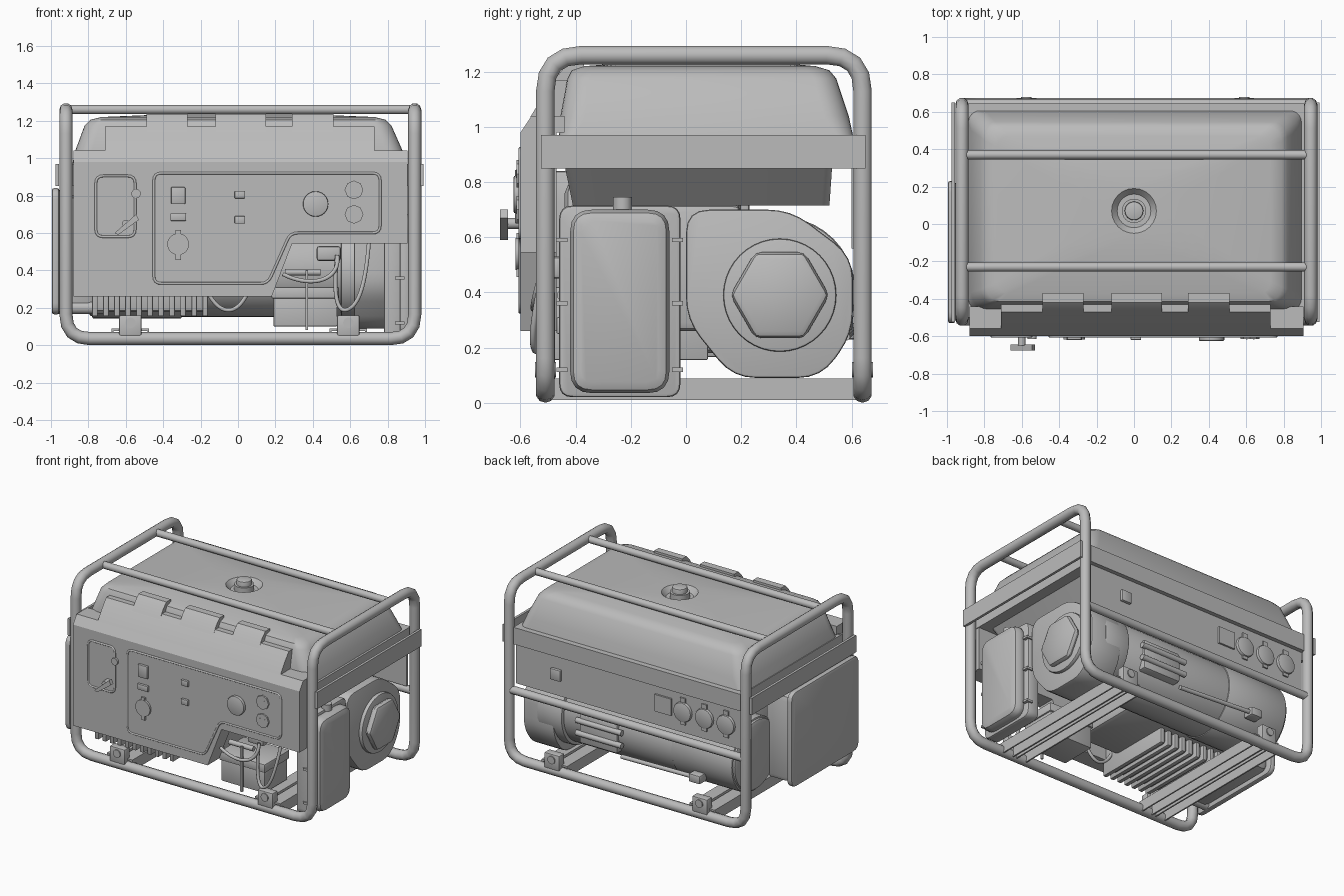
import bpy, bmesh, math
from mathutils import Vector

cube = bpy.data.objects.get("Cube")
if cube:
    bpy.data.objects.remove(cube, do_unlink=True)

grey = bpy.data.materials.new("plain_grey")
grey.use_nodes = True
grey.diffuse_color = (0.5, 0.5, 0.5, 1)
grey.node_tree.nodes["Principled BSDF"].inputs["Base Color"].default_value = (0.5, 0.5, 0.5, 1)


def finish(name, data):
    data.materials.append(grey)
    thing = bpy.data.objects.new(name, data)
    bpy.context.collection.objects.link(thing)


def from_bmesh(name, bm, bevel):
    bmesh.ops.remove_doubles(bm, verts=bm.verts, dist=0.0005)
    bmesh.ops.recalc_face_normals(bm, faces=bm.faces)
    if bevel:
        sharp = [e for e in bm.edges if e.calc_face_angle(0) > 0.6]
        bmesh.ops.bevel(bm, geom=sharp, offset=bevel, segments=2, profile=0.5,
                        affect='EDGES', clamp_overlap=True)
    mesh = bpy.data.meshes.new(name)
    bm.to_mesh(mesh)
    bm.free()
    finish(name, mesh)


def loft(name, rings, bevel=0):
    """Skin a stack of equal point rings and cap both ends."""
    bm = bmesh.new()
    loops = [[bm.verts.new(p) for p in ring] for ring in rings]
    for low, high in zip(loops, loops[1:]):
        for i in range(len(low)):
            bm.faces.new((low[i - 1], low[i], high[i], high[i - 1]))
    bm.faces.new(loops[0])
    bm.faces.new(loops[-1])
    from_bmesh(name, bm, bevel)


def prism(name, outline, axis, start, end, bevel=0):
    """Extrude a flat outline along one axis."""
    def place(p, depth):
        return {'X': (depth, p[0], p[1]), 'Y': (p[0], depth, p[1]), 'Z': (p[0], p[1], depth)}[axis]
    loft(name, [[place(p, d) for p in outline] for d in (start, end)], bevel)


def rectangle(us, vs):
    return [(us[0], vs[0]), (us[1], vs[0]), (us[1], vs[1]), (us[0], vs[1])]


def box(name, xs, ys, zs, bevel=0):
    prism(name, rectangle(xs, ys), 'Z', zs[0], zs[1], bevel)


def disc(name, centre, radius, axis, start, end, sides=24, bevel=0):
    turn = [math.tau * i / sides for i in range(sides)]
    outline = [(centre[0] + radius * math.cos(t), centre[1] + radius * math.sin(t)) for t in turn]
    prism(name, outline, axis, start, end, bevel)


def fillet(points, radius, steps=4):
    """Round the corners of a closed path or outline."""
    points = [Vector(p) for p in points]
    result = []
    for i, corner in enumerate(points):
        a = corner + (points[i - 1] - corner).normalized() * radius
        b = corner + (points[(i + 1) % len(points)] - corner).normalized() * radius
        for s in range(steps + 1):
            t = s / steps
            result.append(a * (1 - t) ** 2 + corner * 2 * t * (1 - t) + b * t * t)
    return result


def tube(name, points, radius, closed=False, kind='POLY'):
    curve = bpy.data.curves.new(name, 'CURVE')
    curve.dimensions = '3D'
    curve.bevel_depth = radius
    curve.bevel_resolution = 3
    curve.use_fill_caps = True
    spline = curve.splines.new(kind)
    spline.points.add(len(points) - 1)
    for target, p in zip(spline.points, points):
        target.co = (*p, 1)
    spline.use_cyclic_u = closed
    spline.use_smooth = True
    if kind == 'NURBS':
        spline.use_endpoint_u = True
    finish(name, curve)


def ring(xs, ys, z, radius):
    """Rounded rectangle, a circle when the radius is half the width."""
    points = []
    corners = [(xs[1], ys[1], -1, -1), (xs[0], ys[1], 1, -1), (xs[0], ys[0], 1, 1), (xs[1], ys[0], -1, 1)]
    for k, (x, y, sx, sy) in enumerate(corners):
        for i in range(7):
            t = (k + i / 6) * math.pi / 2
            points.append((x + radius * (sx + math.cos(t)), y + radius * (sy + math.sin(t)), z))
    return points


def circle_ring(radius, z):
    return ring((-radius, radius), (0.07 - radius, 0.07 + radius), z, radius * 0.999)


# Tubular frame: one closed loop through the rails, posts and top hoops
left, right, front, back, low, high = -0.92, 0.945, -0.51, 0.64, 0.035, 1.26
frame = [(left, front, low), (right, front, low), (right, front, high), (right, back, high),
         (right, back, low), (left, back, low), (left, back, high), (left, front, high)]
tube("frame", fillet(frame, 0.13), 0.035, closed=True)
for y in (-0.23, 0.37):
    tube("top_bar", [(left, y, high), (right, y, high)], 0.025)
tube("back_rail", [(left, back, 0.52), (right, back, 0.52)], 0.028)

# Floor channels and their mounting brackets
for x in (-0.575, 0.59):
    for side in (-0.055, 0.055):
        middle = x + side
        box("floor_channel", (middle - 0.045, middle + 0.045), (front, back), (0.075, 0.088))
        for edge in (middle - 0.045, middle + 0.035):
            box("channel_flange", (edge, edge + 0.01), (front, back), (0.01, 0.08))
    for y in (front, back):
        box("mount_bracket", (x - 0.06, x + 0.06), (y - 0.03, y + 0.03), (0.05, 0.16), 0.008)
        disc("mount_bolt", (x, 0.12), 0.028, 'Y', y - 0.038, y + 0.038, 16)

# Fuel tank
loft("tank", [ring((-0.885, 0.895), (-0.46, 0.605), 0.97, 0.06),
              ring((-0.87, 0.88), (-0.455, 0.59), 1.04, 0.09),
              ring((-0.82, 0.82), (-0.43, 0.545), 1.175, 0.08),
              ring((-0.79, 0.79), (-0.415, 0.52), 1.205, 0.08),
              ring((-0.73, 0.73), (-0.37, 0.47), 1.22, 0.06),
              circle_ring(0.13, 1.245), circle_ring(0.12, 1.245), circle_ring(0.09, 1.21)])
disc("filler_neck", (0, 0.07), 0.065, 'Z', 1.2, 1.25)
disc("fuel_cap", (0, 0.07), 0.05, 'Z', 1.2, 1.285, bevel=0.008)
box("tank_flange", (-0.89, 0.91), (-0.5, 0.645), (0.85, 0.97))
loft("tank_underside", [ring((-0.7, 0.7), (-0.41, 0.52), 0.715, 0.03),
                        ring((-0.84, 0.84), (-0.44, 0.53), 0.86, 0.03)])
for x in (-0.975, 0.975):
    box("end_strip", (x, x + 0.018), (-0.525, 0.65), (0.85, 0.97))

# Front cover with its cut-away corner and sloped upper part
outline = [(-0.88, 0.26), (0.18, 0.26), (0.29, 0.545), (0.905, 0.545), (0.905, 0.98), (-0.88, 0.98)]
prism("front_cover", outline, 'Y', -0.6, -0.47)
prism("cover_shoulder", [(-0.6, 0.98), (-0.56, 1.04), (-0.44, 1.04), (-0.44, 0.98)], 'X', -0.88, 0.905)
slope = [(-0.565, 1.035), (-0.525, 1.1), (-0.47, 1.17), (-0.38, 1.17), (-0.4, 1.035)]
prism("cover_top", slope, 'X', -0.71, 0.73)
tab = [(-0.5, 1.13), (-0.455, 1.2), (-0.42, 1.235), (-0.37, 1.235), (-0.37, 1.13)]
for a, b in ((-0.49, -0.27), (-0.12, 0.15), (0.29, 0.51)):
    prism("cover_tab", tab, 'X', a, b)

# Control panel and valve plate, each with a raised rim
panel = [(-0.45, 0.33), (0.16, 0.33), (0.28, 0.6), (0.76, 0.6), (0.76, 0.92), (-0.45, 0.92)]
for name, edge in (("control_panel", panel), ("valve_plate", rectangle((-0.76, -0.55), (0.58, 0.905)))):
    rounded = fillet(edge, 0.04)
    prism(name, rounded, 'Y', -0.603, -0.59)
    tube(name + "_rim", [(p[0], -0.601, p[1]) for p in rounded], 0.007, closed=True)

# Fittings on the front cover
disc("valve_stem", (-0.6, 0.65), 0.02, 'Y', -0.65, -0.59, 12)
lever = [(-0.66, 0.6), (-0.64, 0.59), (-0.53, 0.67), (-0.545, 0.7)]
prism("valve_lever", lever, 'Y', -0.675, -0.645)
disc("choke_knob", (-0.545, 0.81), 0.025, 'Y', -0.615, -0.59, 16)
for x, z, w, h in ((-0.32, 0.8, 0.038, 0.045), (-0.32, 0.685, 0.042, 0.02),
                   (0.01, 0.805, 0.028, 0.02), (0.01, 0.67, 0.028, 0.02)):
    box("panel_switch", (x - w, x + w), (-0.62, -0.6), (z - h, z + h), 0.004)
disc("twist_socket", (-0.32, 0.54), 0.058, 'Y', -0.618, -0.6)
for z in (0.47, 0.6):
    box("socket_key", (-0.335, -0.305), (-0.615, -0.6), (z - 0.015, z + 0.015))
disc("meter", (0.415, 0.755), 0.068, 'Y', -0.625, -0.6, bevel=0.006)
for z in (0.7, 0.83):
    disc("duplex_socket", (0.62, z), 0.05, 'Y', -0.614, -0.6, 8)
    for x in (0.6, 0.635):
        box("socket_slot", (x, x + 0.008), (-0.617, -0.61), (z - 0.015, z + 0.015))

# Back panel with sockets
box("back_panel", (-0.89, 0.91), (0.6, 0.615), (0.56, 0.86))
box("back_switch", (0.55, 0.63), (0.61, 0.635), (0.67, 0.75), 0.006)
box("back_plate", (-0.32, -0.19), (0.61, 0.628), (0.66, 0.78))
for x in (-0.41, -0.58, -0.75):
    disc("back_socket", (x, 0.71), 0.07, 'Y', 0.6, 0.635, bevel=0.01)
    box("socket_cover_tab", (x - 0.02, x + 0.02), (0.61, 0.625), (0.62, 0.81))

# Alternator drum and its support
axle = (0.34, 0.4)
disc("alternator", axle, 0.25, 'X', -0.8, 0.62, 40, 0.03)
disc("alternator_collar", axle, 0.258, 'X', -0.78, -0.3, 40, 0.01)
disc("drum_flange", axle, 0.275, 'X', 0.55, 0.75, 40, 0.015)
box("regulator", (0.12, 0.42), (0.45, 0.605), (0.26, 0.47), 0.015)
for z in (0.33, 0.42):
    tube("regulator_bar", [(0.08, 0.605, z), (0.44, 0.605, z)], 0.02)
tube("brace_rod", [(0.1, 0.58, 0.24), (-0.47, 0.6, 0.26)], 0.015)
box("rod_end", (-0.55, -0.46), (0.55, 0.63), (0.23, 0.29), 0.01)

# Recoil starter with hexagonal hub
snail = [(0, 0.7), (0, 0.3), (0.17, 0.09), (0.49, 0.09), (0.605, 0.25), (0.605, 0.53), (0.38, 0.7)]
prism("blower_housing", fillet(snail, 0.085), 'X', 0.62, 0.86, 0.01)
hub = (0.34, 0.39)
disc("starter_ring", hub, 0.205, 'X', 0.85, 0.885, 40, 0.008)
disc("starter_hub", hub, 0.18, 'X', 0.88, 0.93, 6, 0.025)

# Air cleaner
prism("air_cleaner_base", fillet(rectangle((-0.46, -0.02), (0.02, 0.715)), 0.05), 'X', 0.78, 0.87, 0.012)
prism("air_cleaner_cover", fillet(rectangle((-0.42, -0.06), (0.035, 0.7)), 0.08), 'X', 0.84, 0.945, 0.04)
disc("air_cleaner_knob", (0.86, -0.23), 0.035, 'Z', 0.7, 0.745, 12)
for z in (0.12, 0.36, 0.59):
    for y in (-0.45, -0.03):
        box("cover_clip", (0.84, 0.89), (y - 0.02, y + 0.02), (z - 0.008, z + 0.008))

# Muffler with heat shield
box("muffler", (-0.96, -0.76), (-0.44, 0.2), (0.18, 0.8), 0.04)
prism("heat_shield", fillet(rectangle((-0.53, 0.23), (0.165, 0.84)), 0.06), 'X', -0.995, -0.955, 0.012)
tube("exhaust_pipe", [(-0.96, -0.42, 0.2), (-0.72, -0.42, 0.2)], 0.035)

# Engine block and cooling fins
box("engine_block", (-0.7, 0.16), (-0.38, 0.2), (0.26, 0.72), 0.03)
box("cylinder_head", (-0.77, -0.17), (-0.46, 0.05), (0.18, 0.4), 0.02)
for i in range(11):
    x = -0.78 + i * 0.059
    box("cooling_fin", (x, x + 0.03), (-0.5, 0.08), (0.155, 0.42), 0.006)

# Battery, terminals and cables
box("battery", (0.19, 0.53), (-0.46, -0.2), (0.1, 0.29), 0.006)
box("battery_lid", (0.18, 0.54), (-0.47, -0.19), (0.25, 0.31), 0.006)
tube("battery_strap", [(0.25, -0.45, 0.39), (0.44, -0.45, 0.39)], 0.018)
box("strap_bolt", (0.36, 0.375), (-0.49, -0.475), (0.08, 0.4))
box("fuel_filter", (0.42, 0.55), (-0.5, -0.44), (0.45, 0.53), 0.015)
cables = [[(0.7, -0.5, 0.55), (0.68, -0.56, 0.3), (0.6, -0.56, 0.14), (0.5, -0.52, 0.2), (0.53, -0.52, 0.48)],
          [(0.53, -0.52, 0.48), (0.55, -0.56, 0.35), (0.4, -0.56, 0.3), (0.24, -0.54, 0.38)],
          [(-0.17, -0.42, 0.3), (-0.1, -0.42, 0.15), (0.0, -0.42, 0.15), (0.06, -0.42, 0.3)]]
for path in cables:
    tube("cable", path, 0.011, kind='NURBS')

# Smooth the rounded parts, keep the edges crisp
for thing in bpy.context.scene.objects:
    thing.select_set(thing.type == 'MESH')
    if thing.type == 'MESH':
        bpy.context.view_layer.objects.active = thing
bpy.ops.object.shade_smooth_by_angle(angle=math.radians(32))
